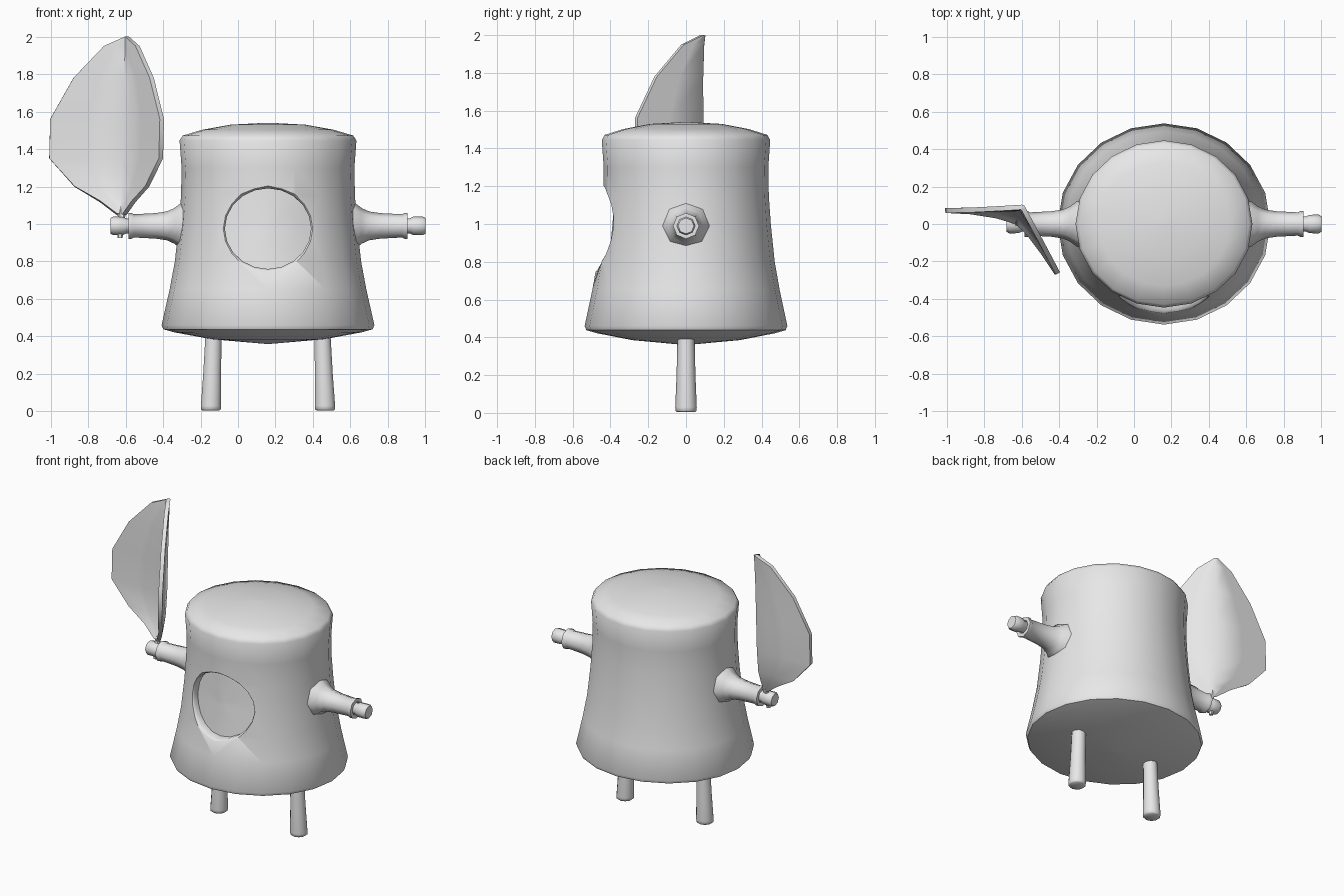
import bpy, bmesh
from math import sin, cos, pi, sqrt
from mathutils import Matrix, Vector

cube = bpy.data.objects.get("Cube")
if cube:
    bpy.data.objects.remove(cube, do_unlink=True)

grey = bpy.data.materials.new("plain_grey")
grey.use_nodes = True
grey.diffuse_color = (0.8, 0.8, 0.8, 1)
grey.node_tree.nodes["Principled BSDF"].inputs["Base Color"].default_value = grey.diffuse_color

CX = 0.16       # body axis
DEPTH = 0.945   # body is slightly flattened front to back


def make(name, verts, faces):
    mesh = bpy.data.meshes.new(name)
    mesh.from_pydata(verts, [], faces)
    bm = bmesh.new()
    bm.from_mesh(mesh)
    bmesh.ops.recalc_face_normals(bm, faces=bm.faces)
    bm.to_mesh(mesh)
    bm.free()
    mesh.materials.append(grey)
    obj = bpy.data.objects.new(name, mesh)
    bpy.context.collection.objects.link(obj)
    return obj


def loft(name, rings):
    """Skin a list of equal rings and cap both ends."""
    n = len(rings[0])
    verts = [p for ring in rings for p in ring]
    faces = [(k * n + i, k * n + (i + 1) % n, (k + 1) * n + (i + 1) % n, (k + 1) * n + i)
             for k in range(len(rings) - 1) for i in range(n)]
    faces += [tuple(range(n)), tuple(range(len(verts) - n, len(verts)))]
    return make(name, verts, faces)


def lathe(name, profile, sides, matrix):
    """Turn (radius, height) points around the local z axis."""
    return loft(name, [[matrix @ Vector((r * sin(2 * pi * i / sides), r * cos(2 * pi * i / sides), h))
                        for i in range(sides)] for r, h in profile])


def select(obj):
    bpy.ops.object.select_all(action='DESELECT')
    obj.select_set(True)
    bpy.context.view_layer.objects.active = obj


def smooth(obj, angle=0.8):
    select(obj)
    bpy.ops.object.shade_smooth_by_angle(angle=angle)


def apply_all(obj):
    select(obj)
    for mod in list(obj.modifiers):
        bpy.ops.object.modifier_apply(modifier=mod.name)


# Flared body with a domed top and a shallow rounded base
wall = [(0.568, 0.46), (0.525, 0.65), (0.497, 0.8), (0.475, 1.0), (0.464, 1.15),
        (0.461, 1.3), (0.472, 1.445)]
base = [(0.01, 0.36), (0.3, 0.385), (0.5, 0.422), (0.558, 0.438)]
dome = [(0.455, 1.472), (0.35, 1.503), (0.2, 1.53), (0.01, 1.54)]
body = lathe("body", base + wall + dome, 20,
             Matrix.Translation((CX, 0, 0)) @ Matrix.Diagonal((1, DEPTH, 1, 1)))


def wall_radius(z):
    for (r0, z0), (r1, z1) in zip(wall, wall[1:]):
        if z <= z1:
            return r0 + (r1 - r0) * (z - z0) / (z1 - z0)
    return wall[-1][0]


# Recessed round face opening, following the curve of the body
def face_ring(scale, recess):
    ring = []
    for i in range(20):
        a = 2 * pi * i / 20
        x, z = 0.23 * scale * cos(a), 0.975 + 0.215 * scale * sin(a)
        y = -0.8 if recess is None else recess - DEPTH * sqrt(wall_radius(z) ** 2 - x * x)
        ring.append((CX + x, y, z))
    return ring


cutter = loft("face_cutter", [face_ring(s, d) for s, d in (
    (0.03, 0.06), (0.35, 0.06), (0.7, 0.06), (1, 0.06), (1, 0.022), (1.03, 0.008),
    (1.12, -0.015), (1.12, None))])
cutter.hide_render = True
cut = body.modifiers.new("face_recess", 'BOOLEAN')
cut.operation = 'DIFFERENCE'
cut.solver = 'EXACT'
cut.object = cutter
apply_all(body)
bpy.data.objects.remove(cutter, do_unlink=True)
smooth(body)

# Arms, hands and legs, one pair per side
sleeve = [(0.135, 0.43), (0.118, 0.47), (0.095, 0.5), (0.077, 0.54), (0.068, 0.6),
          (0.062, 0.715), (0.069, 0.728), (0.069, 0.745), (0.045, 0.745), (0.04, 0.72)]
hand = [(0.038, 0.69), (0.04, 0.757), (0.049, 0.775), (0.05, 0.825), (0.042, 0.84)]
leg = [(0.048, 0.005), (0.056, 0.012), (0.057, 0.03), (0.05, 0.2), (0.045, 0.42)]
for side, tag in ((1, "left"), (-1, "right")):
    out = Matrix.Translation((CX, 0, 0.99)) @ Matrix.Rotation(side * pi / 2, 4, 'Y')
    smooth(lathe(tag + "_sleeve", sleeve, 8, out))
    smooth(lathe(tag + "_hand", hand, 8, out))
    lean = Matrix.Translation((CX + side * 0.305, 0, 0)) @ Matrix.Shear('XY', 4, (-side * 0.035, 0))
    smooth(lathe(tag + "_leg", leg, 10, lean))

# Folded leaf: (height, half width, midrib y)
rows = [(2.0, 0.006, 0.09), (1.95, 0.12, 0.085), (1.78, 0.28, 0.08), (1.56, 0.4, 0.08),
        (1.35, 0.4, 0.08), (1.2, 0.26, 0.07), (1.12, 0.12, 0.045), (1.05, 0.025, 0.015)]
wings = [Vector((-0.99, -0.02, 0)), Vector((0.5, -0.86, 0))]
verts, faces = [], []
for z, w, y in rows:
    rib = Vector((-0.595 - 0.025 * (2 - z), y, z))
    verts += [rib + wings[0] * w, rib + wings[0] * w / 2, rib,
              rib + wings[1] * w / 2, rib + wings[1] * w]
for k in range(len(rows) - 1):
    faces += [(5 * k + i, 5 * k + i + 1, 5 * k + i + 6, 5 * k + i + 5) for i in range(4)]
leaf = make("leaf", verts, faces)
thick = leaf.modifiers.new("thickness", 'SOLIDIFY')
thick.thickness = 0.026
thick.offset = 0
apply_all(leaf)
smooth(leaf, 1.1)

# Leaf stem held in the right hand
stem = [((-0.63, 0, 0.925), 0.014), ((-0.627, 0, 0.98), 0.017),
        ((-0.62, 0.012, 1.05), 0.02), ((-0.617, 0.04, 1.11), 0.012)]
smooth(loft("leaf_stem", [[Vector(c) + Vector((r * cos(i * pi / 3), r * sin(i * pi / 3), 0))
                           for i in range(6)] for c, r in stem]))
bpy.ops.object.select_all(action='DESELECT')
